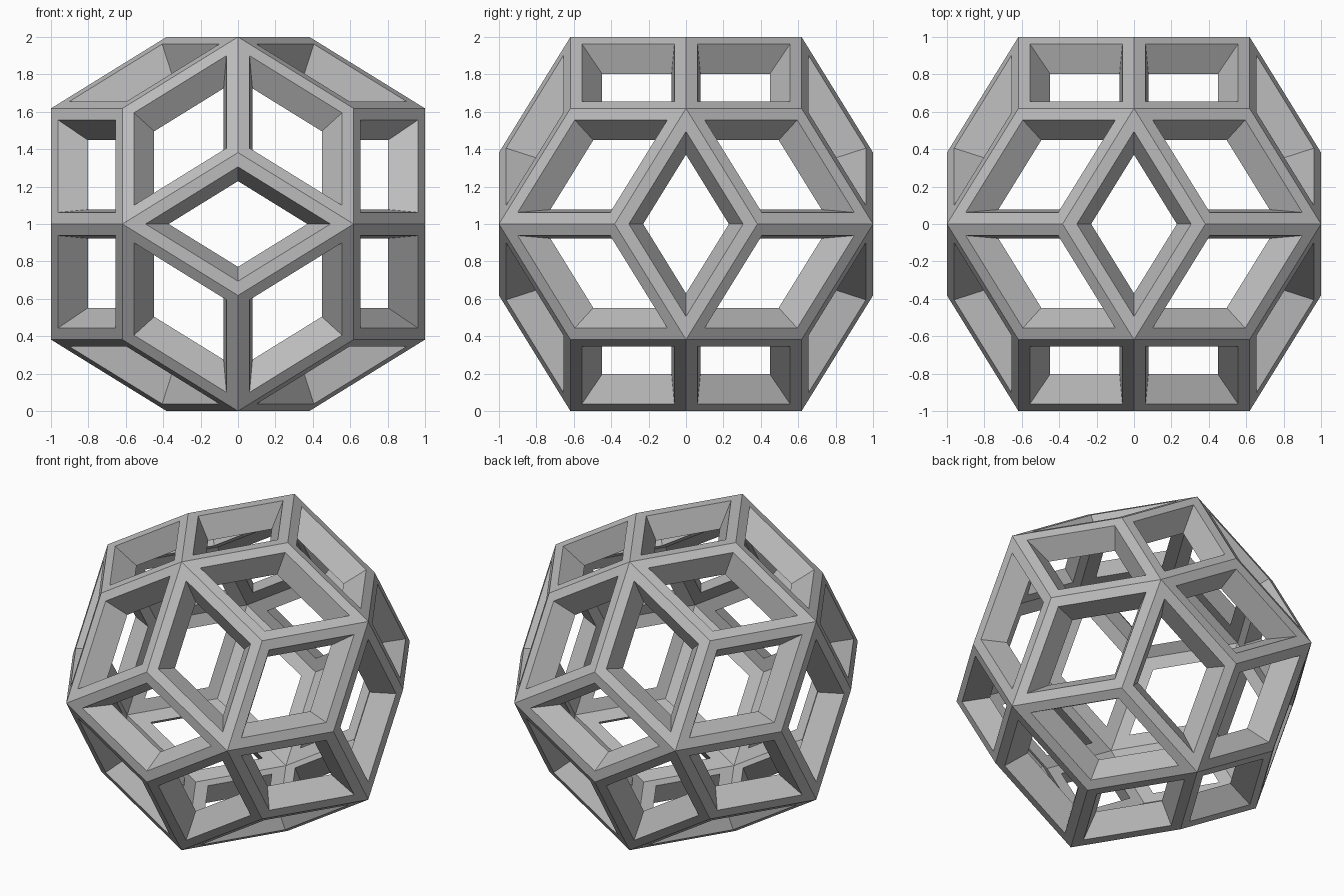
import bpy, bmesh, math
from mathutils import Vector
from itertools import product

if "Cube" in bpy.data.objects:
    bpy.data.objects.remove(bpy.data.objects["Cube"])

RIM, HOLE, DEPTH = 0.80, 0.60, 0.15   # outer opening, inner opening, shell thickness
P = (math.sqrt(5) - 1) / 2            # 0.618
Q = 1 - P                             # 0.382
LIFT = Vector((0, 0, 1))


def signed_cyclic(a, b, c):
    """All sign variations of the three cyclic orders of a point."""
    pts = set()
    for s in product((1, -1), repeat=3):
        for x, y, z in ((a, b, c), (c, a, b), (b, c, a)):
            pts.add((s[0] * x + 0.0, s[1] * y + 0.0, s[2] * z + 0.0))
    return [Vector(p) for p in sorted(pts)]


# corners and face normals of a thirty-sided rhombic solid with inradius 1
corners = signed_cyclic(1, 0, P) + signed_cyclic(1, Q, 0) + signed_cyclic(P, P, P)
normals = signed_cyclic(1, 0, 0) + signed_cyclic(0.5, P / 2, (1 + P) / 2)

bm = bmesh.new()
for n in normals:
    # the four corners of this rhombus, in order around its normal
    u = n.orthogonal().normalized()
    v = n.cross(u)
    quad = [c for c in corners if c.dot(n) > 0.999]
    quad.sort(key=lambda c: math.atan2(c.dot(v), c.dot(u)))

    # rings: outer edge, outer opening, inner opening, inner edge
    rings = [
        quad,
        [n + (c - n) * RIM for c in quad],
        [n * (1 - DEPTH) + (c - n) * HOLE for c in quad],
        [c * (1 - DEPTH) for c in quad],
    ]
    rings = [[bm.verts.new(p + LIFT) for p in ring] for ring in rings]
    for a, b in zip(rings, rings[1:]):
        for i in range(4):
            j = (i + 1) % 4
            bm.faces.new((a[i], a[j], b[j], b[i]))

# weld neighbouring rhombic frames into one lattice
bmesh.ops.remove_doubles(bm, verts=bm.verts, dist=1e-4)
bmesh.ops.recalc_face_normals(bm, faces=bm.faces)

mesh = bpy.data.meshes.new("rhombic_frame")
bm.to_mesh(mesh)
bm.free()

grey = bpy.data.materials.new("grey")
grey.diffuse_color = (0.5, 0.5, 0.5, 1)
grey.use_nodes = True
grey.node_tree.nodes["Principled BSDF"].inputs["Base Color"].default_value = grey.diffuse_color
mesh.materials.append(grey)
bpy.context.collection.objects.link(bpy.data.objects.new("rhombic_frame", mesh))
